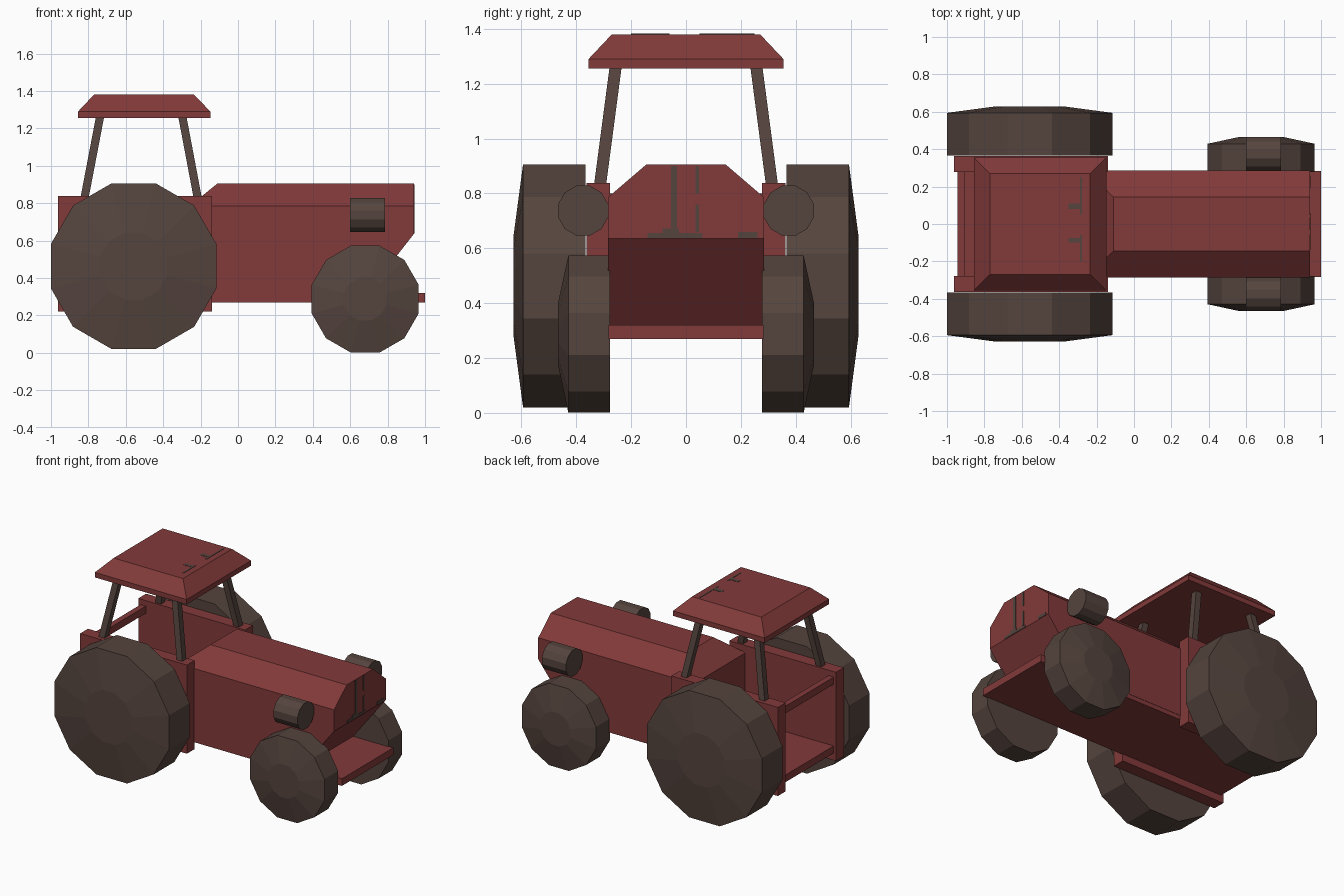
import bpy, bmesh, math
from mathutils import Vector

if "Cube" in bpy.data.objects:
    bpy.data.objects.remove(bpy.data.objects["Cube"])


def material(name, color):
    m = bpy.data.materials.new(name)
    m.diffuse_color = (*color, 1)
    m.use_nodes = True
    m.node_tree.nodes["Principled BSDF"].inputs["Base Color"].default_value = m.diffuse_color
    return m


RED = material("dull_red", (0.225, 0.042, 0.042))
BROWN = material("dark_brown", (0.090, 0.058, 0.048))


def finish(name, bm, mat):
    bmesh.ops.recalc_face_normals(bm, faces=bm.faces)
    me = bpy.data.meshes.new(name)
    bm.to_mesh(me)
    bm.free()
    me.materials.append(mat)
    ob = bpy.data.objects.new(name, me)
    bpy.context.collection.objects.link(ob)
    return ob


def loft(name, rings, mat):
    """Skin a closed solid through rings with equal point counts."""
    bm = bmesh.new()
    vs = [[bm.verts.new(p) for p in r] for r in rings]
    n = len(vs[0])
    for a, b in zip(vs, vs[1:]):
        for i in range(n):
            j = (i + 1) % n
            bm.faces.new((a[i], a[j], b[j], b[i]))
    bm.faces.new(vs[0])
    bm.faces.new(vs[-1])
    return finish(name, bm, mat)


def rect(x0, x1, y0, y1, z):
    return [(x0, y0, z), (x1, y0, z), (x1, y1, z), (x0, y1, z)]


def box(name, x0, x1, y0, y1, z0, z1, mat):
    return loft(name, [rect(x0, x1, y0, y1, z0), rect(x0, x1, y0, y1, z1)], mat)


def circle(r, place, n=12):
    """Polygon of apothem r with a flat top, mapped to 3D by place(u, v)."""
    r /= math.cos(math.pi / n)
    return [place(r * math.cos(a), r * math.sin(a))
            for a in (math.tau * (i + 0.5) / n for i in range(n))]


def wheel(name, x, z, r, hub, y0, y1, y2, side):
    rings = [circle(rad, lambda u, v: (x + u, side * y, z + v))
             for y, rad in ((y0, r), (y1, r), (y2, hub))]
    return loft(name, rings, BROWN)


# Hood: chamfered section, undercut nose and sloped dashboard
section = [(-.285, .30), (.285, .30), (.285, .785), (.145, .905),
           (-.145, .905), (-.285, .785)]
hood = loft("hood", [[(x, y, z) for y, z in section] for x in (-.26, .94)], RED)
bm = bmesh.new()
bm.from_mesh(hood.data)
for co, no in (((.94, 0, .635), (.115, 0, -.09)), ((-.11, 0, .905), (-.065, 0, .08))):
    cut = bmesh.ops.bisect_plane(bm, geom=bm.verts[:] + bm.edges[:] + bm.faces[:],
                                 plane_co=Vector(co), plane_no=Vector(no).normalized(),
                                 clear_outer=True)
    edges = [e for e in cut["geom_cut"] if isinstance(e, bmesh.types.BMEdge)]
    bmesh.ops.contextual_create(bm, geom=edges)
bmesh.ops.recalc_face_normals(bm, faces=bm.faces)
bm.to_mesh(hood.data)
bm.free()

# Floor plate running out to the front bumper, and rear cross bar
box("floor_plate", -.945, 1.0, -.283, .283, .27, .32, RED)
box("rear_cross_bar", -.945, -.905, -.28, .28, .75, .80, RED)

# Cab roof
loft("roof", [rect(-.855, -.148, -.355, .355, 1.255),
              rect(-.855, -.148, -.355, .355, 1.29),
              rect(-.77, -.235, -.27, .27, 1.38)], RED)

# Parts repeated on both sides
for side, tag in ((-1, "right"), (1, "left")):
    y0, y1 = sorted((side * .277, side * .363))
    box("fender_" + tag, -.963, -.14, y0, y1, .22, .838, RED)
    wheel("rear_wheel_" + tag, -.558, .463, .4425, .18, .367, .594, .629, side)
    wheel("front_wheel_" + tag, .68, .287, .286, .115, .277, .429, .466, side)
    loft("headlight_" + tag,
         [circle(.091, lambda u, v: (x, side * .375 + u, .737 + v))
          for x in (.60, .785)], BROWN)
    # leaning roof posts
    for end, xb, xt in (("rear", -.824, -.737), ("front", -.212, -.298)):
        rings = []
        for x, y, z in ((xb, .316, .81), (xt, .256, 1.265)):
            y *= side
            rings.append(rect(x - .022, x + .022, y - .022, y + .022, z))
        loft(f"{end}_post_{tag}", rings, BROWN)

# Thin grime plates on the nose (y0, y1, z0, z1)
for i, p in enumerate([(-.055, -.032, .66, .90), (.034, .048, .80, .90),
                       (.034, .048, .66, .76), (-.14, .06, .637, .655),
                       (-.085, -.025, .655, .672), (.19, .26, .637, .66)]):
    box(f"nose_stain_{i}", .938, .943, *p, BROWN)

# Thin grime plates on the roof (x0, x1, y0, y1)
for i, p in enumerate([(-.288, -.278, .05, .25), (-.35, -.288, .08, .11),
                       (-.288, -.278, -.20, -.06), (-.35, -.288, -.10, -.075)]):
    box(f"roof_stain_{i}", *p, 1.378, 1.382, BROWN)
